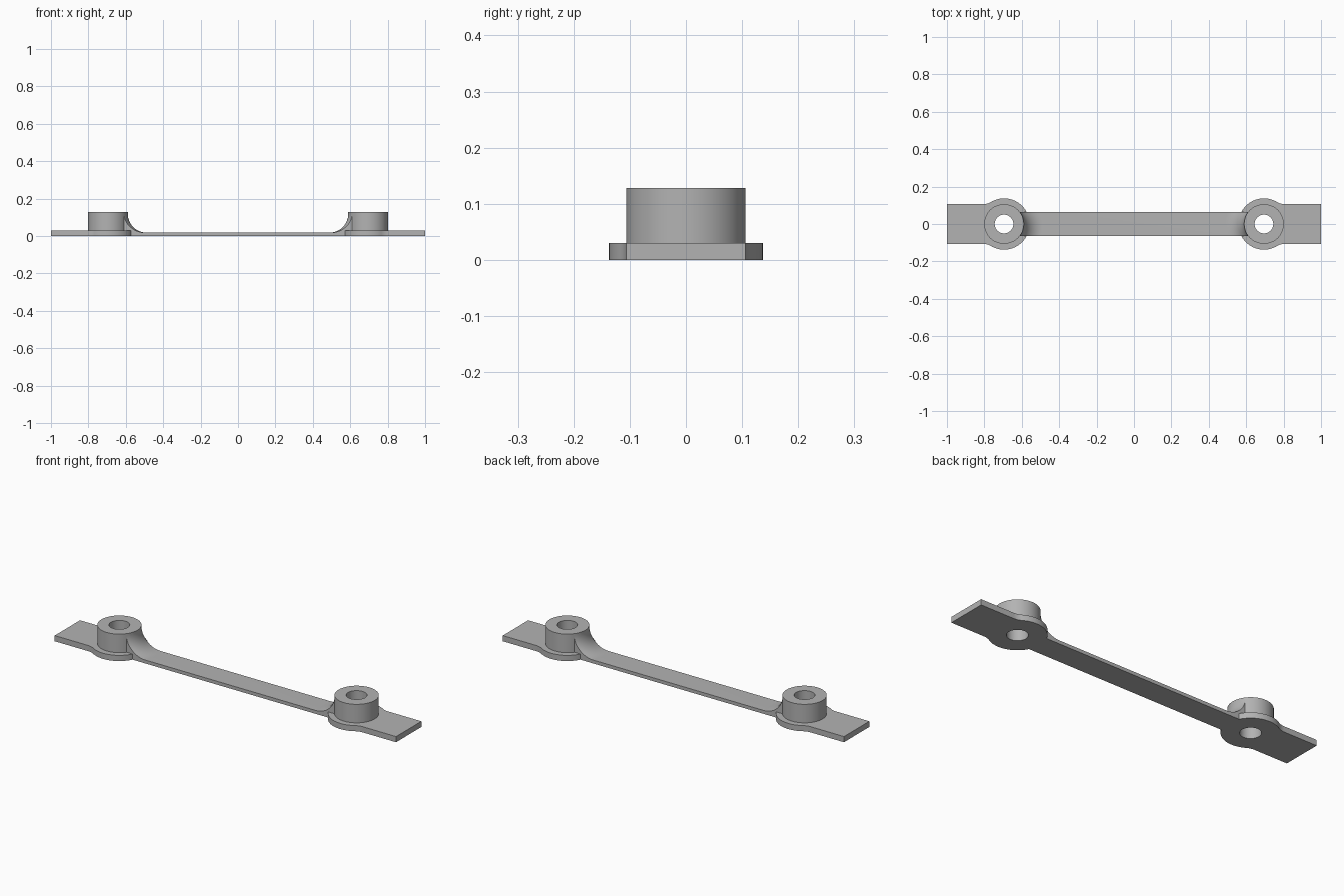
import bpy, bmesh, math

if "Cube" in bpy.data.objects:
    bpy.data.objects.remove(bpy.data.objects["Cube"])

BOSS_X, BOSS_R, BOSS_H = 0.695, 0.106, 0.128
HOLE_R = 0.05
TAB_Y, FLANGE_R, PLATE_H = 0.106, 0.137, 0.03
BAR_Y, BAR_H, FILLET = 0.063, 0.018, 0.1

grey = bpy.data.materials.new("grey")
grey.diffuse_color = (0.45, 0.45, 0.45, 1)
grey.use_nodes = True
grey.node_tree.nodes["Principled BSDF"].inputs["Base Color"].default_value = grey.diffuse_color


def make(name, bm):
    bmesh.ops.recalc_face_normals(bm, faces=bm.faces)
    me = bpy.data.meshes.new(name)
    bm.to_mesh(me)
    bm.free()
    me.materials.append(grey)
    ob = bpy.data.objects.new(name, me)
    bpy.context.collection.objects.link(ob)
    return ob


def loft(name, rings):
    """Closed solid through rings with equal point counts, capped at both ends."""
    bm = bmesh.new()
    vs = [[bm.verts.new(p) for p in ring] for ring in rings]
    n = len(vs[0])
    for a, b in zip(vs, vs[1:]):
        for i in range(n):
            j = (i + 1) % n
            bm.faces.new((a[i], a[j], b[j], b[i]))
    bm.faces.new(vs[0])
    bm.faces.new(vs[-1])
    return make(name, bm)


def prism(name, outline, z0, z1):
    return loft(name, [[(x, y, z) for x, y in outline] for z in (z0, z1)])


def circle(cx, r, n=96):
    return [(cx + r * math.cos(2 * math.pi * i / n), r * math.sin(2 * math.pi * i / n))
            for i in range(n)]


def flange_outline(s):
    """Round flange blending into a straight tab that ends at x = s."""
    blend = 0.08
    cy = TAB_Y + blend
    dx = math.sqrt((FLANGE_R + blend) ** 2 - cy ** 2)
    a = math.atan2(cy, dx)
    half = [(1 - BOSS_X, TAB_Y)]
    for i in range(11):
        t = -math.pi / 2 + (a - math.pi / 2) * i / 10
        half.append((dx + blend * math.cos(t), cy + blend * math.sin(t)))
    for i in range(1, 33):
        t = a + (math.pi - a) * i / 32
        half.append((FLANGE_R * math.cos(t), FLANGE_R * math.sin(t)))
    pts = half + [(x, -y) for x, y in reversed(half[:-1])]
    return [(s * (BOSS_X + x), y) for x, y in pts]


def bar_ring(y):
    """Bar section at one y, with ends sweeping up around the bosses."""
    prof = [(0.08, 0), (0.08, BAR_H + FILLET)]
    for i in range(17):
        t = math.pi / 2 * i / 16
        prof.append((BOSS_R + FILLET * (1 - math.cos(t)), BAR_H + FILLET * (1 - math.sin(t))))
    right = [(BOSS_X - math.sqrt(r * r - y * y), y, z) for r, z in prof]
    return right + [(-x, y, z) for x, y, z in reversed(right)]


def boolean(target, other, op):
    m = target.modifiers.new("join", 'BOOLEAN')
    m.operation, m.solver, m.object = op, 'EXACT', other
    bpy.context.view_layer.objects.active = target
    bpy.ops.object.modifier_apply(modifier=m.name)
    bpy.data.objects.remove(other)


# Connecting bar with curved rises
strap = loft("mounting_strap", [bar_ring(BAR_Y * (i / 6 - 1)) for i in range(13)])

# End plates and bosses, then the bolt holes
for s in (-1, 1):
    boolean(strap, prism("end_plate", flange_outline(s), 0, PLATE_H), 'UNION')
    boolean(strap, prism("boss", circle(s * BOSS_X, BOSS_R), 0, BOSS_H), 'UNION')
for s in (-1, 1):
    boolean(strap, prism("bolt_hole", circle(s * BOSS_X, HOLE_R, 64), -0.1, 0.3), 'DIFFERENCE')

bpy.ops.object.select_all(action='DESELECT')
strap.select_set(True)
bpy.context.view_layer.objects.active = strap
bpy.ops.object.shade_smooth_by_angle(angle=math.radians(30))
